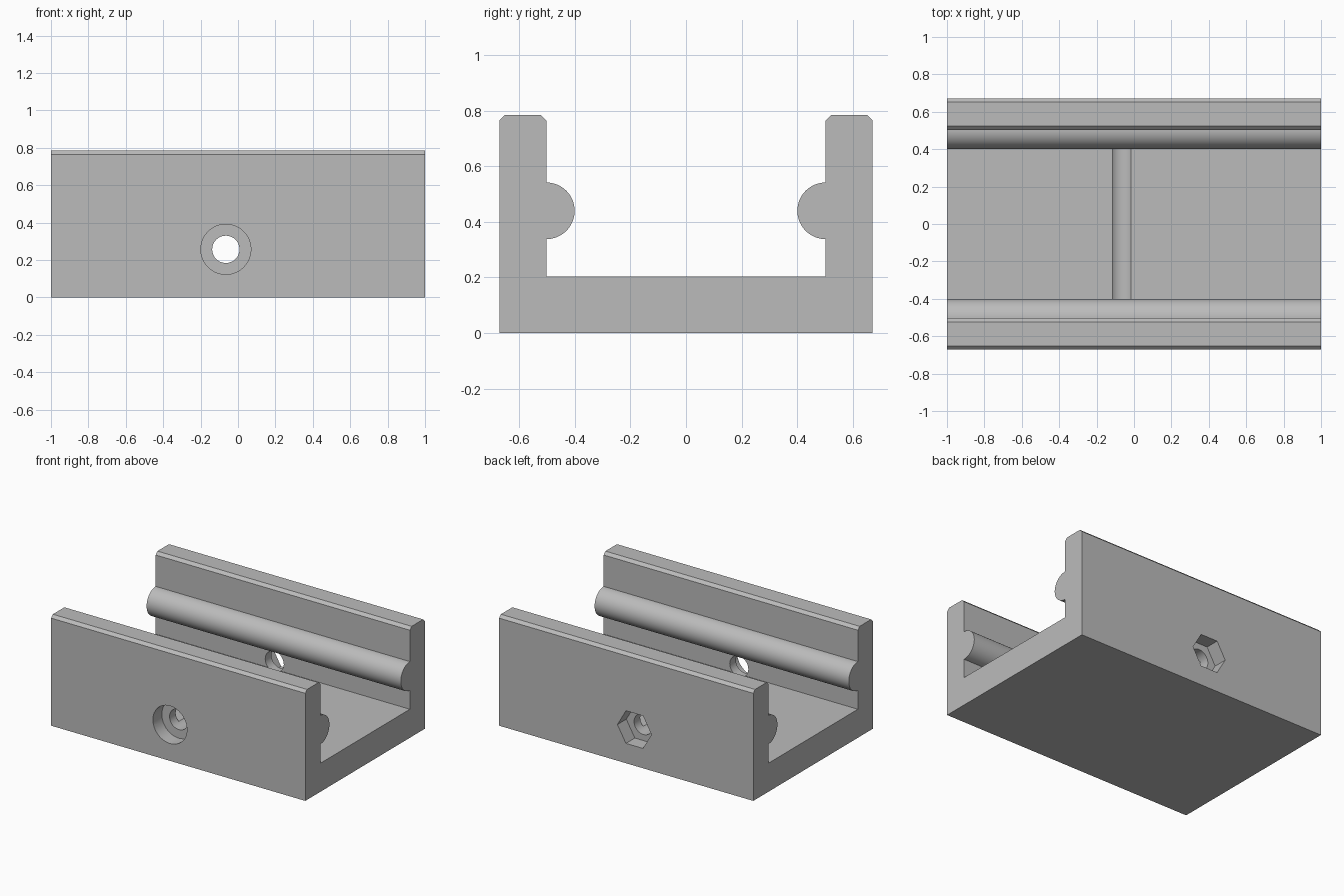
import bpy
import bmesh
from math import cos, sin, pi, radians
from mathutils import Vector

if "Cube" in bpy.data.objects:
    bpy.data.objects.remove(bpy.data.objects["Cube"], do_unlink=True)

HALF_LENGTH, HALF_WIDTH, HEIGHT = 1.0, 0.672, 0.785
WALL_Y, FLOOR_Z, CHAMFER = 0.503, 0.203, 0.02
RIB_Z, RIB_R = 0.44, 0.102
HOLE_X, HOLE_Z, BORE_R, RECESS_R = -0.065, 0.257, 0.073, 0.134
RECESS_DEPTH = 0.1


def prism(name, points, travel):
    """Extrude a closed outline along a vector."""
    bm = bmesh.new()
    face = bm.faces.new([bm.verts.new(p) for p in points])
    ext = bmesh.ops.extrude_face_region(bm, geom=[face], use_keep_orig=True)
    verts = [g for g in ext["geom"] if isinstance(g, bmesh.types.BMVert)]
    bmesh.ops.translate(bm, verts=verts, vec=Vector(travel))
    bmesh.ops.recalc_face_normals(bm, faces=bm.faces)
    mesh = bpy.data.meshes.new(name)
    bm.to_mesh(mesh)
    bm.free()
    obj = bpy.data.objects.new(name, mesh)
    bpy.context.collection.objects.link(obj)
    return obj


def cross_hole(name, radius, sides, y_start, y_end):
    """Cutter running along y at the bolt position."""
    ring = [(HOLE_X + radius * cos(2 * pi * i / sides), y_start,
             HOLE_Z + radius * sin(2 * pi * i / sides)) for i in range(sides)]
    cutter = prism(name, ring, (0, y_end - y_start, 0))
    cutter.hide_render = True
    return cutter


# Channel cross-section: one half, then its mirror image
half = [(HALF_WIDTH, 0), (HALF_WIDTH, HEIGHT - CHAMFER),
        (HALF_WIDTH - CHAMFER, HEIGHT), (WALL_Y + CHAMFER, HEIGHT),
        (WALL_Y, HEIGHT - CHAMFER)]
STEPS = 32
half += [(WALL_Y - RIB_R * sin(pi * i / STEPS), RIB_Z + RIB_R * cos(pi * i / STEPS))
         for i in range(STEPS + 1)]
half.append((WALL_Y, FLOOR_Z))
outline = half + [(-y, z) for y, z in reversed(half)]
channel = prism("ribbed_channel", [(-HALF_LENGTH, y, z) for y, z in outline],
                (2 * HALF_LENGTH, 0, 0))

# Bolt bore, round head recess at the front, hexagonal nut recess at the back
inner = HALF_WIDTH - RECESS_DEPTH
cutters = [cross_hole("bolt_bore_cutter", BORE_R, 48, -1, 1),
           cross_hole("bolt_head_cutter", RECESS_R, 48, -1, -inner),
           cross_hole("nut_recess_cutter", RECESS_R, 6, inner, 1)]
for cutter in cutters:
    mod = channel.modifiers.new(cutter.name, "BOOLEAN")
    mod.operation = "DIFFERENCE"
    mod.solver = "EXACT"
    mod.object = cutter

# Bake the cuts and drop the cutters
bpy.context.view_layer.update()
evaluated = channel.evaluated_get(bpy.context.evaluated_depsgraph_get())
cut_mesh = bpy.data.meshes.new_from_object(evaluated)
channel.modifiers.clear()
channel.data = cut_mesh
for cutter in cutters:
    bpy.data.objects.remove(cutter, do_unlink=True)

# Single grey finish
grey = bpy.data.materials.new("plain_grey")
grey.use_nodes = True
colour = (0.5, 0.5, 0.5, 1)
grey.diffuse_color = colour
grey.node_tree.nodes["Principled BSDF"].inputs["Base Color"].default_value = colour
channel.data.materials.clear()
channel.data.materials.append(grey)

# Smooth curved walls, crisp edges
bpy.ops.object.select_all(action="DESELECT")
channel.select_set(True)
bpy.context.view_layer.objects.active = channel
bpy.ops.object.shade_smooth_by_angle(angle=radians(30))
